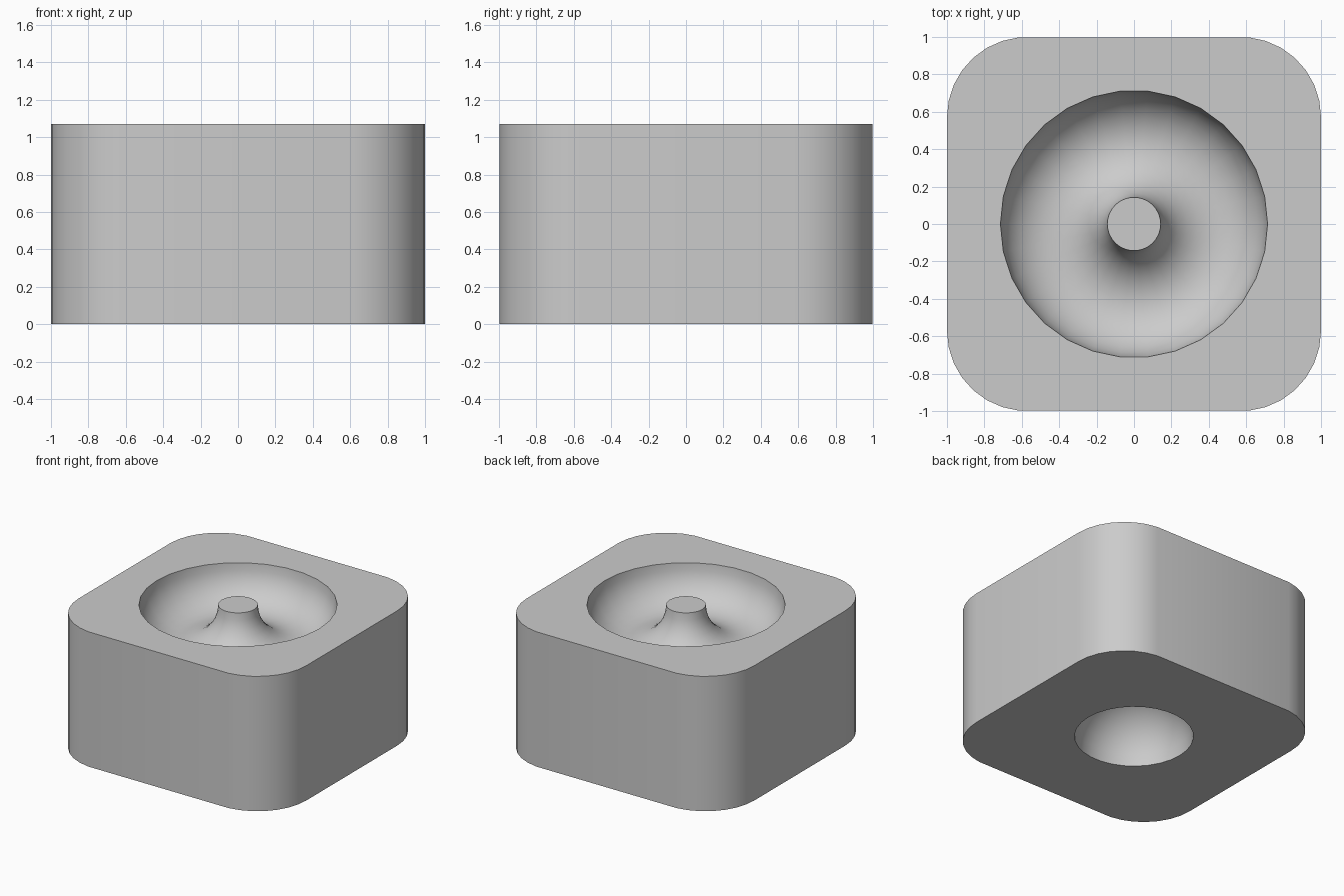
import bpy
import bmesh
from math import sin, cos, radians

cube = bpy.data.objects.get("Cube")
if cube:
    bpy.data.objects.remove(cube, do_unlink=True)

SIDES = 30
STEP = 360 / SIDES
UNIT = 1 / 3.5
HEIGHT = 3.75 * UNIT
RING = 1.5 * UNIT        # corner radius, groove centre line and bottom hollow
TUBE = UNIT              # groove cross-section radius
CORNER = 2 * UNIT        # corner centre offset

bm = bmesh.new()


def polar(radius, degrees):
    return radius * cos(radians(degrees)), radius * sin(radians(degrees))


def make_ring(points, z):
    return [bm.verts.new((x, y, z)) for x, y in points]


def circle(radius, z):
    return make_ring([polar(radius, i * STEP) for i in range(SIDES)], z)


def skin(a, b):
    for i in range(len(a)):
        j = (i + 1) % len(a)
        bm.faces.new((a[i], a[j], b[j], b[i]))


def lathe(profile):
    rings = [circle(r, z) for r, z in profile]
    for a, b in zip(rings, rings[1:]):
        skin(a, b)
    return rings[0], rings[-1]


def ring_edges(ring):
    return [bm.edges.get((v, ring[i - 1])) for i, v in enumerate(ring)]


def fill_between(outer, inner):
    bmesh.ops.triangle_fill(bm, use_beauty=True, use_dissolve=False,
                            edges=ring_edges(outer) + ring_edges(inner))


# Rounded square outer wall
outline = []
for first, sx, sy in ((0, 1, 1), (8, -1, 1), (15, -1, -1), (23, 1, -1)):
    for i in range(first, first + 8):
        x, y = polar(RING, i * STEP)
        outline.append((x + sx * CORNER, y + sy * CORNER))
bottom = make_ring(outline, 0)
top = make_ring(outline, HEIGHT)
skin(bottom, top)

# Half-round ring groove around a central post
groove = []
for i in range(SIDES // 2 + 1):
    x, z = polar(TUBE, 180 + i * STEP)
    groove.append((RING + x, HEIGHT + z))
post_rim, groove_rim = lathe(groove)
bm.faces.new(post_rim)
fill_between(top, groove_rim)

# Domed hollow underneath
dome = [polar(RING, i * STEP) for i in range(7)] + [polar(RING, 84)]
hollow_rim, dome_cap = lathe(dome)
bm.faces.new(dome_cap)
fill_between(bottom, hollow_rim)

bmesh.ops.recalc_face_normals(bm, faces=bm.faces[:])
mesh = bpy.data.meshes.new("grooved_block")
bm.to_mesh(mesh)
bm.free()

block = bpy.data.objects.new("grooved_block", mesh)
bpy.context.collection.objects.link(block)

# Single plain grey
grey = bpy.data.materials.new("light_grey")
grey.use_nodes = True
colour = (0.6, 0.6, 0.6, 1)
grey.diffuse_color = colour
for node in grey.node_tree.nodes:
    if node.type == "BSDF_PRINCIPLED":
        node.inputs["Base Color"].default_value = colour
mesh.materials.append(grey)

bpy.ops.object.select_all(action="DESELECT")
block.select_set(True)
bpy.context.view_layer.objects.active = block
bpy.ops.object.shade_smooth_by_angle(angle=radians(30))
